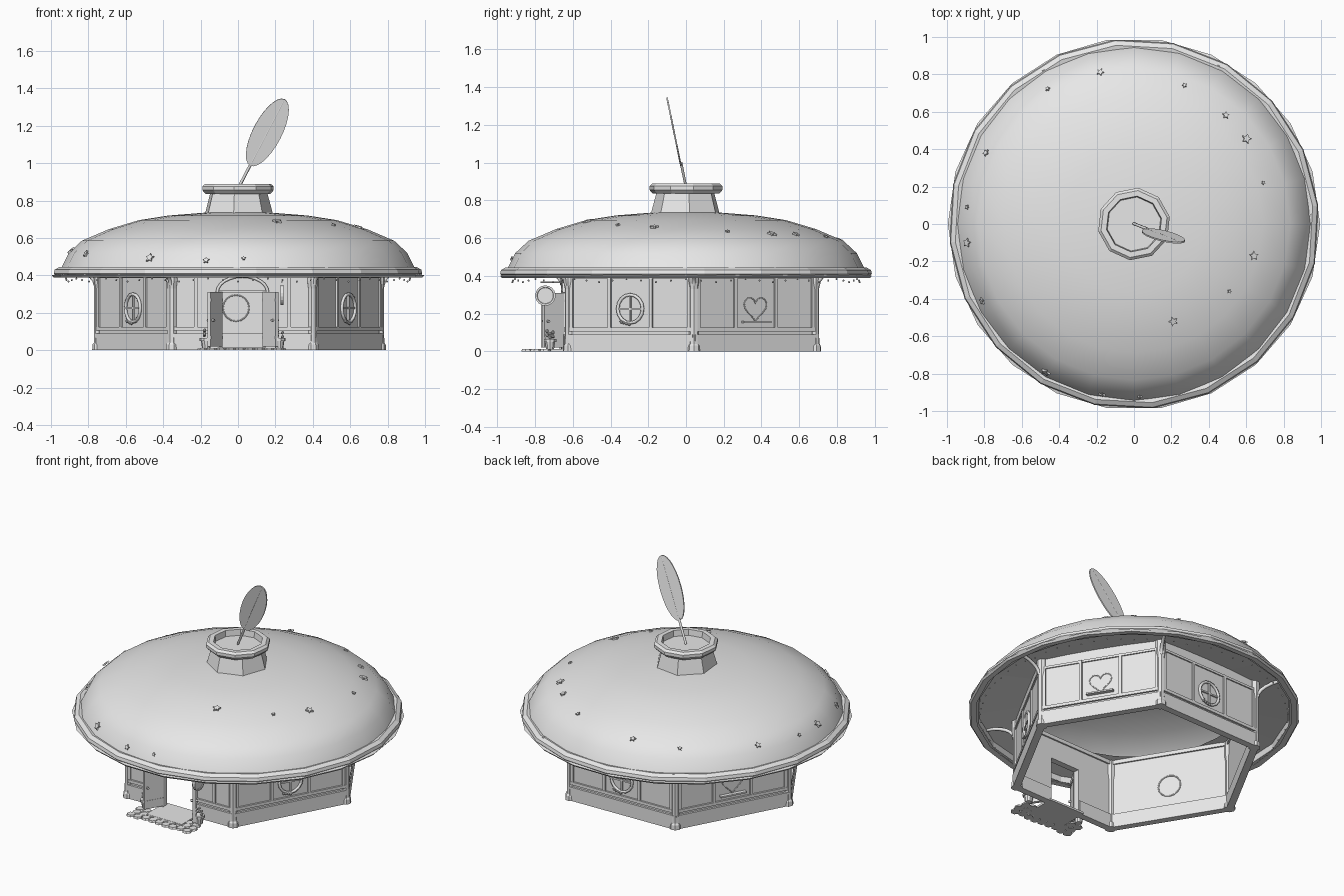
import bpy, bmesh, math, random
from math import sin, cos, pi, radians
from mathutils import Matrix, Vector

random.seed(4)
if "Cube" in bpy.data.objects:
    bpy.data.objects.remove(bpy.data.objects["Cube"])

clay = bpy.data.materials.new("light_grey")
clay.use_nodes = True
clay.diffuse_color = (0.8, 0.8, 0.8, 1)
clay.node_tree.nodes["Principled BSDF"].inputs["Base Color"].default_value = (0.8, 0.8, 0.8, 1)

# The hexagonal body is turned slightly about its own centre
CENTRE = Matrix.Translation((0.006, 0.022, 0)) @ Matrix.Rotation(radians(1.5), 4, "Z")
APOTHEM, RADIUS, WALL_TOP = 0.66, 0.762, 0.465
I = Matrix.Identity(4)


def finish(name, bm, matrix=I, smooth=False):
    mesh = bpy.data.meshes.new(name)
    bmesh.ops.recalc_face_normals(bm, faces=bm.faces)
    bm.to_mesh(mesh)
    bm.free()
    ob = bpy.data.objects.new(name, mesh)
    ob.matrix_world = matrix
    mesh.materials.append(clay)
    bpy.context.collection.objects.link(ob)
    if smooth:
        bpy.ops.object.select_all(action="DESELECT")
        ob.select_set(True)
        bpy.context.view_layer.objects.active = ob
        bpy.ops.object.shade_smooth_by_angle(angle=radians(35))
    return ob


def boxes(name, items, matrix=I):
    """Several boxes, each as x0, x1, y0, y1, z0, z1."""
    bm = bmesh.new()
    for x0, x1, y0, y1, z0, z1 in items:
        m = Matrix.Translation(((x0 + x1) / 2, (y0 + y1) / 2, (z0 + z1) / 2))
        bmesh.ops.create_cube(bm, size=1, matrix=m @ Matrix.Diagonal((x1 - x0, y1 - y0, z1 - z0, 1)))
    return finish(name, bm, matrix)


def balls(name, points, radius, matrix=I):
    bm = bmesh.new()
    for p in points:
        bmesh.ops.create_icosphere(bm, subdivisions=1, radius=radius, matrix=Matrix.Translation(p))
    return finish(name, bm, matrix)


def lathe(name, profile, sides, matrix=I, smooth=False, phase=0, closed=False):
    """Spin (radius, height) points around z."""
    bm = bmesh.new()
    rings = []
    for r, z in profile:
        if r == 0:
            rings.append([bm.verts.new((0, 0, z))] * sides)
        else:
            rings.append([bm.verts.new((r * cos(phase + 2 * pi * i / sides),
                                        r * sin(phase + 2 * pi * i / sides), z)) for i in range(sides)])
    pairs = list(zip(rings, rings[1:])) + ([(rings[-1], rings[0])] if closed else [])
    for a, b in pairs:
        for i in range(sides):
            j = (i + 1) % sides
            bm.faces.new(list(dict.fromkeys([a[i], a[j], b[j], b[i]])))
    return finish(name, bm, matrix, smooth)


def tube(name, points, radius, matrix=I, cyclic=False):
    """Round bar along a path."""
    cu = bpy.data.curves.new(name, "CURVE")
    cu.dimensions, cu.bevel_depth, cu.bevel_resolution = "3D", radius, 1
    cu.use_fill_caps = True
    sp = cu.splines.new("POLY")
    sp.points.add(len(points) - 1)
    for p, co in zip(sp.points, points):
        p.co = (*co, 1)
    sp.use_cyclic_u = cyclic
    ob = bpy.data.objects.new(name, cu)
    ob.matrix_world = matrix
    cu.materials.append(clay)
    bpy.context.collection.objects.link(ob)
    return ob


def plate(name, outline, depth, matrix):
    """Flat shape in the local xy plane, thickened along z."""
    bm = bmesh.new()
    face = bm.faces.new([bm.verts.new((x, y, 0)) for x, y in outline])
    out = bmesh.ops.extrude_face_region(bm, geom=[face])
    bmesh.ops.translate(bm, vec=(0, 0, depth), verts=[v for v in out["geom"] if isinstance(v, bmesh.types.BMVert)])
    return finish(name, bm, matrix)


def circle(r, n, y, z):
    return [(r * cos(2 * pi * i / n), y, z + r * sin(2 * pi * i / n)) for i in range(n)]


# Roof shell, rim and soffit; the shell is open to the room below
DOME = [(0.945, 0.44), (0.905, 0.52), (0.835, 0.585), (0.69, 0.647), (0.53, 0.695), (0.37, 0.72), (0.18, 0.735), (0, 0.74)]
lathe("roof_dome", DOME, 24, smooth=True)
lathe("roof_rim", [(0.94, 0.395), (0.975, 0.395), (0.99, 0.41), (0.985, 0.43), (0.96, 0.445), (0.935, 0.44)],
      20, phase=0.1, closed=True)
lathe("rim_lip", [(0.95, 0.39), (0.985, 0.388), (0.995, 0.4), (0.96, 0.41)], 22, closed=True)
lathe("soffit", [(0.95, 0.43), (0.655, 0.465)], 24)

# Beads hanging below the rim
angles = [2 * pi * i / 72 for i in range(72)]
balls("rim_beads", [(0.92 * cos(a), 0.92 * sin(a), 0.375 + 0.008 * cos(18 * a)) for a in angles], 0.006)

# Chimney with an open lip
lathe("chimney_base", [(0.19, 0.72), (0.155, 0.85)], 7, phase=0.1)
lathe("chimney_lip", [(0.15, 0.835), (0.175, 0.835), (0.195, 0.855), (0.195, 0.875), (0.18, 0.888),
                      (0.15, 0.888), (0.145, 0.85), (0, 0.85)], 10, phase=0.2)

# Leaf standing in the chimney
tilt = Matrix.Rotation(radians(11.5), 4, "X")
lean = Matrix.Translation((0.157, -0.06, 1.165)) @ tilt @ Matrix.Rotation(radians(27), 4, "Y")
upright = Matrix.Rotation(radians(90), 4, "X")
oval = [(0.077 * cos(t), 0.203 * sin(t)) for t in (2 * pi * i / 28 for i in range(28))]
plate("leaf_blade", oval, 0.008, lean @ upright)
tube("leaf_stem", [(0, 0, -0.35), (0, 0, -0.19)], 0.008, lean)
tube("leaf_vein", [(0, -0.004, -0.19), (0, -0.004, 0.19)], 0.005, lean)

# Stars scattered on the roof: x, y, size
STARS = [(-0.18, 0.81, 0.02), (-0.46, 0.72, 0.014), (0.27, 0.74, 0.014), (0.49, 0.58, 0.02), (0.6, 0.455, 0.027),
         (0.69, 0.22, 0.012), (0.64, -0.17, 0.025), (0.51, -0.36, 0.012), (0.21, -0.52, 0.026),
         (-0.79, 0.38, 0.02), (-0.89, 0.09, 0.012), (-0.89, -0.1, 0.025), (-0.81, -0.41, 0.02),
         (-0.47, -0.79, 0.026), (-0.17, -0.91, 0.018), (0.03, -0.92, 0.012)]
for i, (x, y, size) in enumerate(STARS):
    r = math.hypot(x, y)
    for (r0, z0), (r1, z1) in zip(DOME, DOME[1:]):
        if r1 <= r <= r0:
            z = z0 + (z1 - z0) * (r0 - r) / (r0 - r1)
            normal = Vector((x / r * (z1 - z0), y / r * (z1 - z0), r0 - r1)).normalized()
    radii = [size if k % 2 == 0 else size * 0.5 for k in range(10)]
    star = [(s * sin(k * pi / 5), s * cos(k * pi / 5)) for k, s in enumerate(radii)]
    spin = normal.to_track_quat("Z", "Y").to_matrix().to_4x4()
    plate(f"roof_star_{i}", star, 0.01, Matrix.Translation((x, y, z)) @ spin)

# Walls: local x runs along the wall, local -y points outward
HALF, F, DOOR = RADIUS / 2, -APOTHEM, 0.113
heart = []
for t in (2 * pi * i / 24 for i in range(24)):
    heart.append((0.07 * sin(t) ** 3, F - 0.002,
                  0.23 + 0.0045 * (13 * cos(t) - 5 * cos(2 * t) - 2 * cos(3 * t) - cos(4 * t))))
for side in range(6):
    m = CENTRE @ Matrix.Rotation(side * pi / 3, 4, "Z")
    door = side == 0
    trims = [(-HALF, HALF, F - 0.008, F, 0.385, 0.4)]
    spans = [(-HALF, -DOOR), (DOOR, HALF)] if door else [(-HALF, HALF)]
    panels = [(a, b, F, F + 0.02, 0, WALL_TOP) for a, b in spans]
    if door:
        panels.append((-DOOR, DOOR, F, F + 0.02, 0.31, WALL_TOP))
    for a, b in spans:
        trims += [(a, b, F - 0.014, F + 0.03, 0, 0.09), (a, b, F - 0.012, F, 0.105, 0.125)]
    for x in (-0.25, 0.25) if door else (-0.355, -0.125, 0.125, 0.355):
        trims.append((x - 0.009, x + 0.009, F - 0.01, F, 0.12, 0.4))
    trims.append((-HALF, HALF, F + 0.02, F + 0.03, 0.435, 0.46))
    boxes(f"wall_{side}", panels, m)
    boxes(f"wall_trim_{side}", trims, m)
    if side in (2, 4):
        # Heart window with sill
        tube(f"heart_window_{side}", heart, 0.003, m, True)
        boxes(f"window_sill_{side}", [(-0.085, 0.085, F - 0.025, F, 0.15, 0.16)], m)
    elif not door:
        # Round window with cross bars and a sprig
        tube(f"window_ring_{side}", circle(0.075, 16, F - 0.006, 0.225), 0.009, m, True)
        tube(f"inner_ring_{side}", circle(0.07, 16, F + 0.021, 0.225), 0.004, m, True)
        boxes(f"window_bars_{side}", [(-0.005, 0.005, F - 0.01, F, 0.15, 0.3),
                                      (-0.075, 0.075, F - 0.01, F, 0.22, 0.23)], m)
        balls(f"window_sprig_{side}", [(-0.05 + 0.016 * k, F - 0.014, 0.155 - 0.004 * k) for k in range(4)], 0.009, m)

# Corner posts with flared feet and curved roof braces
for k in range(6):
    m = CENTRE @ Matrix.Rotation(k * pi / 3, 4, "Z") @ Matrix.Translation((RADIUS - 0.012, 0, 0))
    lathe(f"corner_post_{k}", [(0, 0), (0.036, 0), (0.034, 0.03), (0.027, 0.04), (0.025, 0.1), (0.025, 0.33),
                               (0.031, 0.37), (0.031, 0.46), (0, 0.46)], 8, m)
    arc = [(0.02 + 0.17 * (1 - cos(t)), 0, 0.35 + 0.085 * sin(t)) for t in (pi / 2 * j / 6 for j in range(7))]
    tube(f"roof_brace_{k}", arc, 0.011, m)

# Doorway: arch, frame and two open leaves
ARCH = [(0.135 * cos(pi * i / 12), F - 0.012, 0.31 + 0.085 * sin(pi * i / 12)) for i in range(13)]
tube("door_arch", ARCH, 0.009, CENTRE)
boxes("door_frame", [(-0.125, -0.108, F - 0.02, F + 0.02, 0, 0.32), (0.108, 0.125, F - 0.02, F + 0.02, 0, 0.32),
                     (-0.125, 0.125, F - 0.02, F + 0.02, 0.305, 0.32)], CENTRE)
for side in (-1, 1):
    m = CENTRE @ Matrix.Translation((side * 0.115, F - 0.015, 0)) @ Matrix.Rotation(side * radians(-58), 4, "Z")
    lo, hi = sorted((0, side * 0.125))
    leaf = [(lo, hi, -0.01, 0.01, 0.02, 0.31)]
    leaf += [(lo, hi, -0.012, 0.012, z, z + 0.015) for z in (0.06, 0.26)]
    boxes(f"door_leaf_{side}", leaf, m)
    tube(f"door_knob_{side}", [(side * 0.105, -0.022, 0.16), (side * 0.105, 0.022, 0.16)], 0.008, m)

# Hanging round sign on a bracket
m = Matrix.Translation((0.235, -0.745, 0.295)) @ Matrix.Rotation(pi / 2, 4, "Y")
lathe("round_sign", [(0, -0.004), (0.042, -0.004), (0.044, -0.008), (0.054, -0.008), (0.054, 0.008),
                     (0.044, 0.008), (0.042, 0.004), (0, 0.004)], 18, m)
tube("sign_bracket", [(0.235, -0.63, 0.365), (0.235, -0.77, 0.365)], 0.005)

# Porch slab with stones, and two flower pots
boxes("porch_slab", [(-0.11, 0.15, -0.80, -0.60, 0, 0.013)])
bm = bmesh.new()
for i in range(9):
    for row in range(3):
        if row < 2 or i in (0, 1, 7, 8):
            pos = (-0.19 + 0.051 * i + 0.012 * (row % 2), -0.84 + 0.045 * row + random.uniform(-0.008, 0.008), 0.006)
            bmesh.ops.create_cone(bm, cap_ends=True, segments=7, radius1=0.03, radius2=0.025, depth=0.012,
                                  matrix=Matrix.Translation(pos))
finish("porch_stones", bm)
for side, x in (("right", -0.17), ("left", 0.22)):
    m = Matrix.Translation((x, -0.72, 0))
    lathe(f"flower_pot_{side}", [(0, 0.01), (0.022, 0.01), (0.028, 0.05), (0.035, 0.05), (0.035, 0.065), (0, 0.06)], 10, m)
    balls(f"pot_flowers_{side}", [(0.018 * cos(k * 2.1), 0.018 * sin(k * 2.1), 0.072 + 0.007 * k) for k in range(6)],
          0.01, m)
